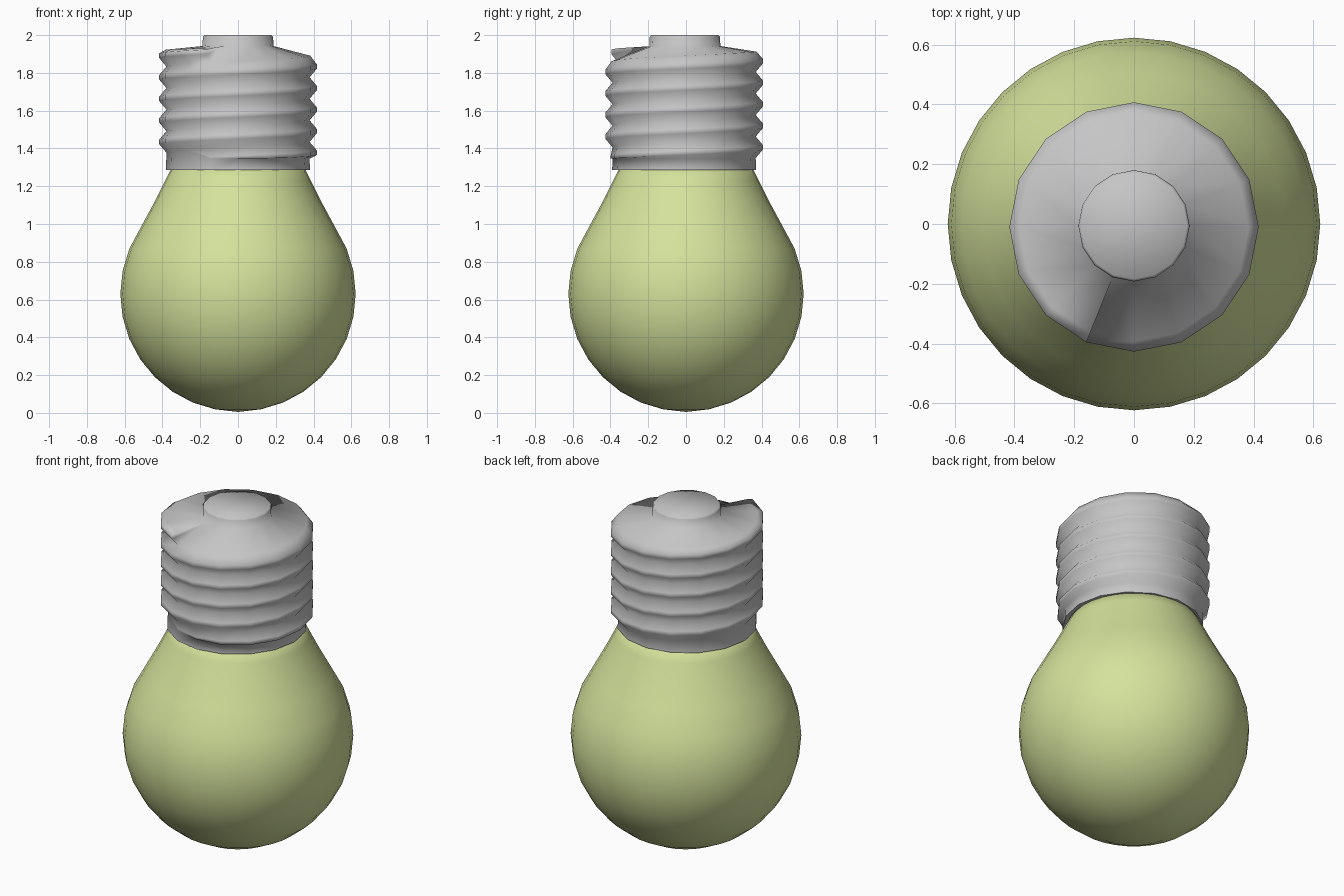
import bpy, bmesh
from math import pi, cos, sin

cube = bpy.data.objects.get("Cube")
if cube:
    bpy.data.objects.remove(cube, do_unlink=True)


def material(name, colour):
    mat = bpy.data.materials.new(name)
    mat.use_nodes = True
    mat.diffuse_color = colour
    bsdf = next(n for n in mat.node_tree.nodes if n.type == 'BSDF_PRINCIPLED')
    bsdf.inputs["Base Color"].default_value = colour
    return mat


def finish(bm, name, mat):
    bmesh.ops.recalc_face_normals(bm, faces=bm.faces)
    for f in bm.faces:
        f.smooth = True
    mesh = bpy.data.meshes.new(name)
    bm.to_mesh(mesh)
    bm.free()
    mesh.materials.append(mat)
    obj = bpy.data.objects.new(name, mesh)
    bpy.context.collection.objects.link(obj)
    return obj


def ring(bm, radius, z, count, start=0.0, cy=0.0):
    return [bm.verts.new((radius * cos(start + 2 * pi * i / count),
                          cy + radius * sin(start + 2 * pi * i / count), z))
            for i in range(count)]


def bridge(bm, low, high):
    n = len(low)
    for i in range(n):
        bm.faces.new((low[i], low[(i + 1) % n], high[(i + 1) % n], high[i]))


green = material("pale green glass", (0.66, 0.76, 0.33, 1))
grey = material("grey metal", (0.56, 0.56, 0.56, 1))

# Glass bulb: spherical below, drawn in to a neck above
R, SIDES = 0.623, 32
profile = [(R * sin(pi * k / 16), 0.63 - R * cos(pi * k / 16)) for k in range(1, 10)]
profile += [(0.575, 0.87), (0.505, 1.0), (0.44, 1.12), (0.385, 1.23), (0.345, 1.31)]
bm = bmesh.new()
rings = [ring(bm, r, z, SIDES) for r, z in profile]
for a, b in zip(rings, rings[1:]):
    bridge(bm, a, b)
tip = bm.verts.new((0, 0, 0.005))
for i in range(SIDES):
    bm.faces.new((tip, rings[0][(i + 1) % SIDES], rings[0][i]))
bm.faces.new(rings[-1])
finish(bm, "glass_bulb", green)

# Screw cap: one helical thread between a collar and a sloping shoulder
SEG, TURNS, PITCH = 16, 5, 0.114
START, CY = -5 * pi / 8, -0.01
VALLEY, CREST = 0.379, 0.417
LAST = SEG * TURNS
bm = bmesh.new()


def thread_point(n, offset, radius, floor):
    a = START + 2 * pi * n / SEG
    z = max(1.342 + PITCH * n / SEG + offset, floor)
    return bm.verts.new((radius * cos(a), CY + radius * sin(a), z))


valley, lower, upper = [], [], []
for n in range(LAST + 1):
    r = VALLEY + (CREST - VALLEY) * min(1, n / 4)
    valley.append(thread_point(n, -PITCH / 2, VALLEY, 1.345))
    lower.append(thread_point(n, -0.012, r, 1.348))
    upper.append(thread_point(n, 0.012, r, 1.351))

# Shoulder edge replaces the valley above the last turn
shoulder = [valley[LAST]]
for j in range(1, SEG + 1):
    a = START + 2 * pi * j / SEG
    z = min(valley[LAST].co.z + PITCH * j / SEG, 1.89 + 0.04 * j / SEG)
    shoulder.append(bm.verts.new((0.383 * cos(a), CY + 0.383 * sin(a), z)))
above = valley[SEG:LAST] + shoulder
for n in range(LAST):
    for a, b in ((valley, lower), (lower, upper), (upper, above)):
        bm.faces.new((a[n], a[n + 1], b[n + 1], b[n]))

# Collar, closed underneath
collar = ring(bm, 0.381, 1.285, SEG, START, CY)
for n in range(SEG - 1):
    bm.faces.new((collar[n], collar[n + 1], valley[n + 1], valley[n]))
bm.faces.new((collar[-1], collar[0], valley[0], lower[0], upper[0],
              valley[SEG], valley[SEG - 1]))
bm.faces.new(collar[::-1])

# Sloping shoulder, thread end step and contact button
base = ring(bm, 0.188, 1.942, SEG, START, -0.006)
for j in range(SEG):
    bm.faces.new((shoulder[j], shoulder[j + 1], base[(j + 1) % SEG], base[j]))
bm.faces.new((shoulder[0], lower[LAST], upper[LAST], shoulder[SEG], base[0]))
rim = ring(bm, 0.186, 1.99, SEG, START, -0.006)
top = ring(bm, 0.178, 2.0, SEG, START, -0.006)
bridge(bm, base, rim)
bridge(bm, rim, top)
bm.faces.new(top)
cap = finish(bm, "screw_cap", grey)

# Keep the collar's lower edge crisp
for e in cap.data.edges:
    if all(cap.data.vertices[v].co.z < 1.29 for v in e.vertices):
        e.use_edge_sharp = True
